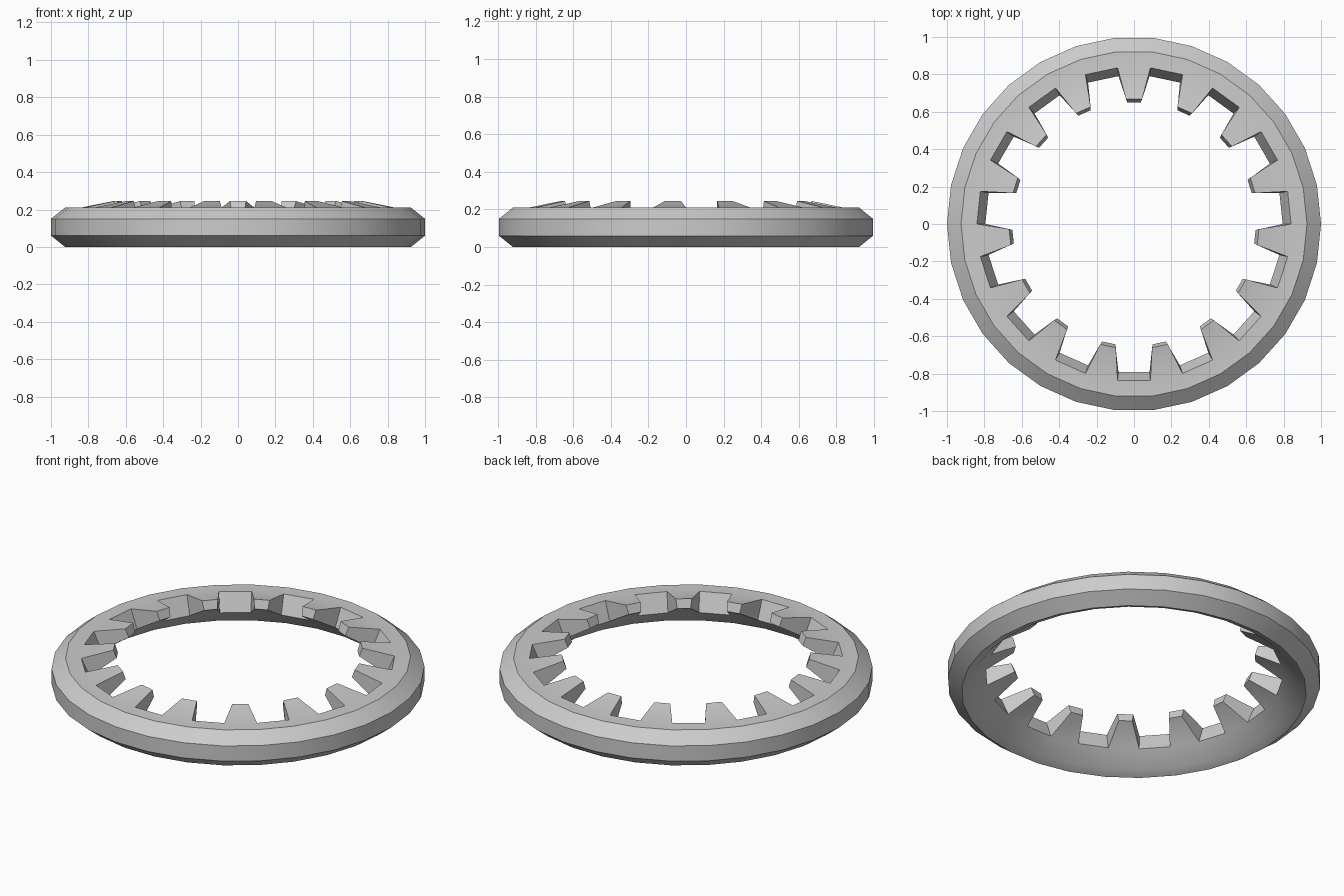
import bpy, bmesh, math

if "Cube" in bpy.data.objects:
    bpy.data.objects.remove(bpy.data.objects["Cube"])

SIDES = 30
# ring cross-section (radius, height), from the inner upper rim round the outside to the inner waist
PROFILE = [(0.84, 0.21), (0.925, 0.21), (1.0, 0.15), (1.0, 0.06),
           (0.925, 0.0), (0.875, 0.022), (0.795, 0.105)]
# tooth tip (distance from centre, half width, height), upper and lower edge
TIP_TOP = (0.667, 0.043, 0.245)
TIP_LOW = (0.65, 0.036, 0.195)

bm = bmesh.new()
step = math.tau / SIDES

# ring cross-sections
rings = [[bm.verts.new((r * math.cos(i * step), r * math.sin(i * step), z))
          for r, z in PROFILE] for i in range(SIDES)]


def tip_pair(angle, tip):
    d, w, z = tip
    c, s = math.cos(angle), math.sin(angle)
    return [bm.verts.new((d * c - k * w * s, d * s + k * w * c, z)) for k in (-1, 1)]


n = len(PROFILE)
for i in range(SIDES):
    a, b = rings[i], rings[(i + 1) % SIDES]
    for j in range(n - 1):
        bm.faces.new((a[j], a[j + 1], b[j + 1], b[j]))
    inner = [a[-1], a[0], b[0], b[-1]]
    if i % 2 == 0:
        # gap between teeth
        bm.faces.new(inner)
    else:
        # inward tapering tooth
        t0, t1 = tip_pair((i + 0.5) * step, TIP_TOP)
        l0, l1 = tip_pair((i + 0.5) * step, TIP_LOW)
        tip = [l0, t0, t1, l1]
        for k in range(4):
            m = (k + 1) % 4
            bm.faces.new((inner[k], inner[m], tip[m], tip[k]))
        bm.faces.new(tip)

bmesh.ops.recalc_face_normals(bm, faces=bm.faces)
mesh = bpy.data.meshes.new("toothed_ring")
bm.to_mesh(mesh)
bm.free()
ring = bpy.data.objects.new("toothed_ring", mesh)
bpy.context.collection.objects.link(ring)

# soft shading round the ring, crisp edges elsewhere
bpy.context.view_layer.objects.active = ring
ring.select_set(True)
bpy.ops.object.shade_smooth_by_angle(angle=math.radians(30))
